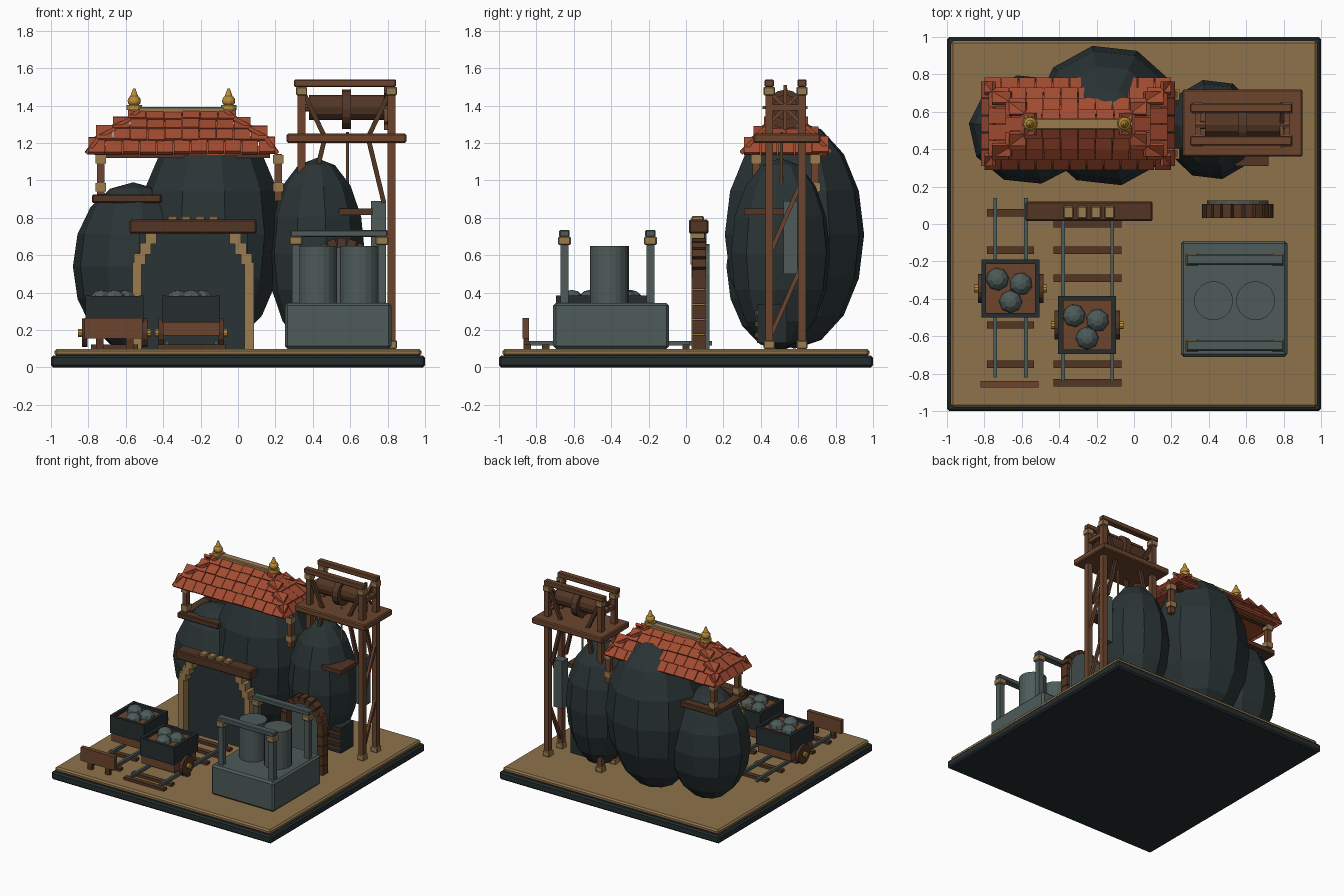
import bpy, bmesh, math, random
from mathutils import Matrix, Vector

random.seed(4)
if "Cube" in bpy.data.objects:
    bpy.data.objects.remove(bpy.data.objects["Cube"])


def material(name, *rgb):
    m = bpy.data.materials.new(name)
    m.use_nodes = True
    m.diffuse_color = (*rgb, 1)
    m.node_tree.nodes["Principled BSDF"].inputs["Base Color"].default_value = (*rgb, 1)
    return m


ROCK = material("charcoal rock", .023, .034, .036)
SLATE = material("slate metal", .075, .105, .1)
IRON = material("dark iron", .019, .027, .029)
WOOD = material("brown wood", .15, .06, .027)
DARK = material("dark wood", .085, .036, .018)
SAND = material("sand ground", .27, .17, .07)
TAN = material("tan trim", .33, .2, .08)
RED = material("red tile", .36, .07, .03)
GOLD = material("gold", .5, .27, .04)


def finish(name, bm, mat, bevel=0):
    me = bpy.data.meshes.new(name)
    bm.to_mesh(me)
    bm.free()
    me.materials.append(mat)
    ob = bpy.data.objects.new(name, me)
    bpy.context.scene.collection.objects.link(ob)
    if bevel:
        mod = ob.modifiers.new("bevel", 'BEVEL')
        mod.width = bevel
        mod.segments = 1
    return ob


def block(name, mat, center, size, rot=None, bevel=0):
    bm = bmesh.new()
    m = Matrix.Translation(center) @ (rot or Matrix()) @ Matrix.Diagonal((*size, 1))
    bmesh.ops.create_cube(bm, size=1, matrix=m)
    return finish(name, bm, mat, bevel)


def box(name, mat, x0, x1, y0, y1, z0, z1, bevel=0):
    return block(name, mat, ((x0 + x1) / 2, (y0 + y1) / 2, (z0 + z1) / 2),
                 (x1 - x0, y1 - y0, z1 - z0), bevel=bevel)


def beam(name, mat, a, b, w):
    a, b = Vector(a), Vector(b)
    rot = (b - a).to_track_quat('Z', 'Y').to_matrix().to_4x4()
    return block(name, mat, (a + b) / 2, (w, w, (b - a).length), rot)


def cylinder(name, mat, center, r, depth, axis='Z', sides=16, r2=None):
    bm = bmesh.new()
    rot = Matrix.Rotation(math.pi / 2, 4, 'Y') if axis == 'X' else Matrix()
    bmesh.ops.create_cone(bm, cap_ends=True, segments=sides, radius1=r,
                          radius2=r if r2 is None else r2, depth=depth,
                          matrix=Matrix.Translation(center) @ rot)
    return finish(name, bm, mat)


def boulder(name, mat, center, radii, segs=10, rings=8, turn=.2):
    bm = bmesh.new()
    m = Matrix.Translation(center) @ Matrix.Diagonal((*radii, 1)) @ Matrix.Rotation(turn, 4, 'Z')
    bmesh.ops.create_uvsphere(bm, u_segments=segs, v_segments=rings, radius=1, matrix=m)
    return finish(name, bm, mat)


# Base slab and ground
box("base_slab", IRON, -1, 1, -1, 1, 0, .065, .012)
box("ground", SAND, -.98, .98, -.98, .98, .06, .1, .012)

# Boulders
boulder("main_boulder", ROCK, (-.145, .58, .71), (.39, .38, .61))
boulder("left_boulder", ROCK, (-.56, .505, .54), (.325, .295, .45))
boulder("right_boulder", ROCK, (.42, .505, .61), (.26, .27, .51))

# Mine gate with stepped brackets
box("gate_beam", DARK, -.58, .1, .015, .12, .715, .79, .008)
box("tunnel_mouth", ROCK, -.53, .05, .095, .105, .1, .72)
for s in (-1, 1):
    x = -.24 + s * .3
    box("gate_post", TAN, x - .025, x + .025, .03, .11, .1, .56)
    for i, off in enumerate((.285, .255, .225)):
        x = -.24 + s * off
        z = .55 + i * .055
        box("gate_bracket", TAN, x - .03, x + .03, .025, .11, z, z + .06)
for i in range(4):
    x = -.35 + i * .073
    box("gate_plaque", TAN, x - .027, x + .027, .03, .095, .73, .81, .006)

# Small arch behind the machine
for i in range(11):
    a = math.pi * i / 10
    block("arch_stone", DARK, (.555 + .165 * math.cos(a), .07, .5 + .165 * math.sin(a)),
          (.052, .075, .046), Matrix.Rotation(-a, 4, 'Y'))
for s in (-1, 1):
    for i in range(5):
        z = .1 + i * .08
        box("arch_side", DARK, .555 + s * .165 - .026, .555 + s * .165 + .026, .035, .105, z, z + .074)
box("arch_panel", SLATE, .39, .72, .1, .125, .1, .5)
cylinder("arch_panel_top", SLATE, (.555, .07, .5), .16, .025)
top = bpy.context.scene.collection.objects["arch_panel_top"]
top.data.transform(Matrix.Translation((.555, .112, .5)) @ Matrix.Rotation(math.pi / 2, 4, 'X')
                   @ Matrix.Translation((-.555, -.07, -.5)))

# Hipped tile roof: rows of (half length, half depth, height)
RX, RY = -.3, .535
rows = [(.5, .228, 1.15), (.46, .175, 1.215), (.37, .12, 1.275), (.29, .06, 1.325), (.24, .01, 1.37)]
bm = bmesh.new()
for low, high in zip(rows, rows[1:]):
    for side in range(4):
        k = side % 2
        d0, d1, half = low[1 - k], high[1 - k], low[k]
        run, rise = d0 - d1, high[2] - low[2]
        n = max(1, round(2 * half / .09))
        for i in range(n):
            u = -half + (i + .5) * 2 * half / n
            m = (Matrix.Translation((RX, RY, 0)) @ Matrix.Rotation(side * math.pi / 2, 4, 'Z')
                 @ Matrix.Translation((u, -(d0 + d1) / 2, (low[2] + high[2]) / 2 + random.uniform(0, .008)))
                 @ Matrix.Rotation(math.atan2(rise, run) - .1, 4, 'X')
                 @ Matrix.Diagonal((2 * half / n - .004, math.hypot(run, rise) + .025, .02, 1)))
            bmesh.ops.create_cube(bm, size=1, matrix=m)
finish("roof_tiles", bm, RED)
bm = bmesh.new()
for hx, hy, z in (rows[0], rows[-1]):
    for sx in (-1, 1):
        for sy in (-1, 1):
            bm.verts.new((RX + sx * (hx - .03), RY + sy * (hy - .005), z - .015))
bmesh.ops.convex_hull(bm, input=bm.verts)
finish("roof_core", bm, RED)
box("roof_ridge", TAN, -.575, -.025, .505, .565, 1.35, 1.392, .006)
for x in (-.555, -.05):
    cylinder("finial_base", GOLD, (x, RY, 1.39), .042, .025, sides=12)
    boulder("finial_bulb", GOLD, (x, RY, 1.425), (.036, .036, .032), 12, 8)
    cylinder("finial_tip", GOLD, (x, RY, 1.467), .024, .05, sides=12, r2=.006)

# Roof supports and the left landing
for y in (.375, .69):
    box("eave_beam", DARK, -.76, .17, y - .02, y + .02, 1.12, 1.15)
    for x in (-.735, .215):
        box("roof_post", WOOD, x - .02, x + .02, y - .02, y + .02, .89, 1.14)
        for z in (.94, 1.09):
            box("post_collar", TAN, x - .028, x + .028, y - .028, y + .028, z, z + .045)
for y in (.36, .69):
    box("landing_side", DARK, -.78, -.41, y - .035, y + .035, .88, .925, .006)
for x in (-.745, -.445):
    box("landing_end", DARK, x - .035, x + .035, .36, .69, .885, .92)

# Hoist tower
for y in (.445, .62):
    for x in (.34, .82):
        box("tower_post", WOOD, x - .021, x + .021, y - .021, y + .021, .1, 1.5)
        box("post_cap", TAN, x - .03, x + .03, y - .03, y + .03, 1.455, 1.5, .005)
        box("post_foot", TAN, x - .03, x + .03, y - .03, y + .03, .1, .145, .005)
    box("tower_top_beam", WOOD, .3, .845, y - .025, y + .025, 1.5, 1.54, .006)
    for s in (-1, 1):
        beam("upper_brace", DARK, (.58 + s * .23, y, 1.47), (.58 + s * .12, y, 1.24), .025)
        beam("lower_brace", DARK, (.58 + s * .2, y, .88), (.58 + s * .12, y, 1.21), .025)
box("tower_deck", WOOD, .26, .9, .36, .72, 1.2, 1.25, .008)
for z in (.15, .6):
    beam("side_brace", WOOD, (.82, .445, z), (.82, .62, z + .4), .022)
cylinder("winch_drum", DARK, (.58, .53, 1.39), .068, .4, 'X', 12)
cylinder("winch_axle", WOOD, (.58, .53, 1.39), .022, .5, 'X', 8)
cylinder("winch_wheel", DARK, (.58, .53, 1.38), .105, .05, 'X', 16)
for i in range(8):
    a = i * math.pi / 4
    beam("winch_spoke", WOOD, (.79, .53, 1.39),
         (.79, .53 + .12 * math.cos(a), 1.39 + .12 * math.sin(a)), .018)
for s in (-1, 1):
    beam("winch_support", WOOD, (.58 + s * .24, .445, 1.39), (.58 + s * .24, .62, 1.39), .03)
cylinder("hoist_rope", TAN, (.585, .51, 1.09), .008, .34, sides=8)

# Fittings on the right boulder
box("hanging_plate", SLATE, .71, .79, .52, .595, .5, .89)
box("rock_shelf", DARK, .54, .72, .31, .52, .815, .85)
box("rock_hatch", IRON, .5, .67, .38, .54, .13, .34)
for z in (.16, .22, .28):
    box("hatch_slat", DARK, .52, .675, .365, .385, z, z + .025)

# Twin tank machine
box("machine_base", SLATE, .25, .82, -.71, -.09, .1, .345, .015)
for x in (.425, .65):
    cylinder("tank", SLATE, (x, -.41, .48), .104, .34, sides=20)
for y in (-.65, -.19):
    for x in (.31, .77):
        box("machine_post", SLATE, x - .022, x + .022, y - .022, y + .022, .34, .7)
        box("machine_collar", TAN, x - .034, x + .034, y - .034, y + .034, .655, .7, .006)
    box("machine_rail", SLATE, .28, .8, y - .028, y + .028, .698, .735, .006)


# Rail tracks
def track(cx, gauge, y0, y1, half, sleepers):
    for s in (-1, 1):
        box("rail", SLATE, cx + s * gauge - .01, cx + s * gauge + .01, y0, y1, .118, .142)
    for y in sleepers:
        box("sleeper", DARK, cx - half, cx + half, y - .02, y + .02, .1, .122)


track(-.66, .082, -.82, .14, .125, (.06, -.14, -.34, -.54, -.75))
track(-.248, .132, -.84, .02, .182, (0, -.14, -.29, -.54, -.75, -.85))
box("buffer_board", WOOD, -.82, -.51, -.875, -.84, .155, .265)
for x in (-.74, -.58):
    box("buffer_leg", DARK, x - .02, x + .02, -.87, -.84, .1, .16)


# Ore carts
def cart(cx, cy):
    box("cart_chassis", WOOD, cx - .15, cx + .15, cy - .14, cy + .14, .17, .245)
    box("cart_load", WOOD, cx - .13, cx + .13, cy - .135, cy + .135, .24, .36)
    for s in (-1, 1):
        box("cart_side", IRON, cx + s * .143 - .012, cx + s * .143 + .012, cy - .155, cy + .155, .24, .385)
        box("cart_end", IRON, cx - .15, cx + .15, cy + s * .143 - .012, cy + s * .143 + .012, .24, .382)
        cylinder("cart_wheel", DARK, (cx + s * .16, cy, .185), .078, .03, 'X', 14)
        cylinder("wheel_hub", GOLD, (cx + s * .18, cy, .185), .022, .03, 'X', 10)
    for dx, dy in ((-.07, .05), (.055, .025), (0, -.07)):
        boulder("ore_lump", SLATE, (cx + dx, cy + dy, .36), (.062, .062, .055), 8, 6, dx * 9)


cart(-.66, -.345)
cart(-.25, -.54)
